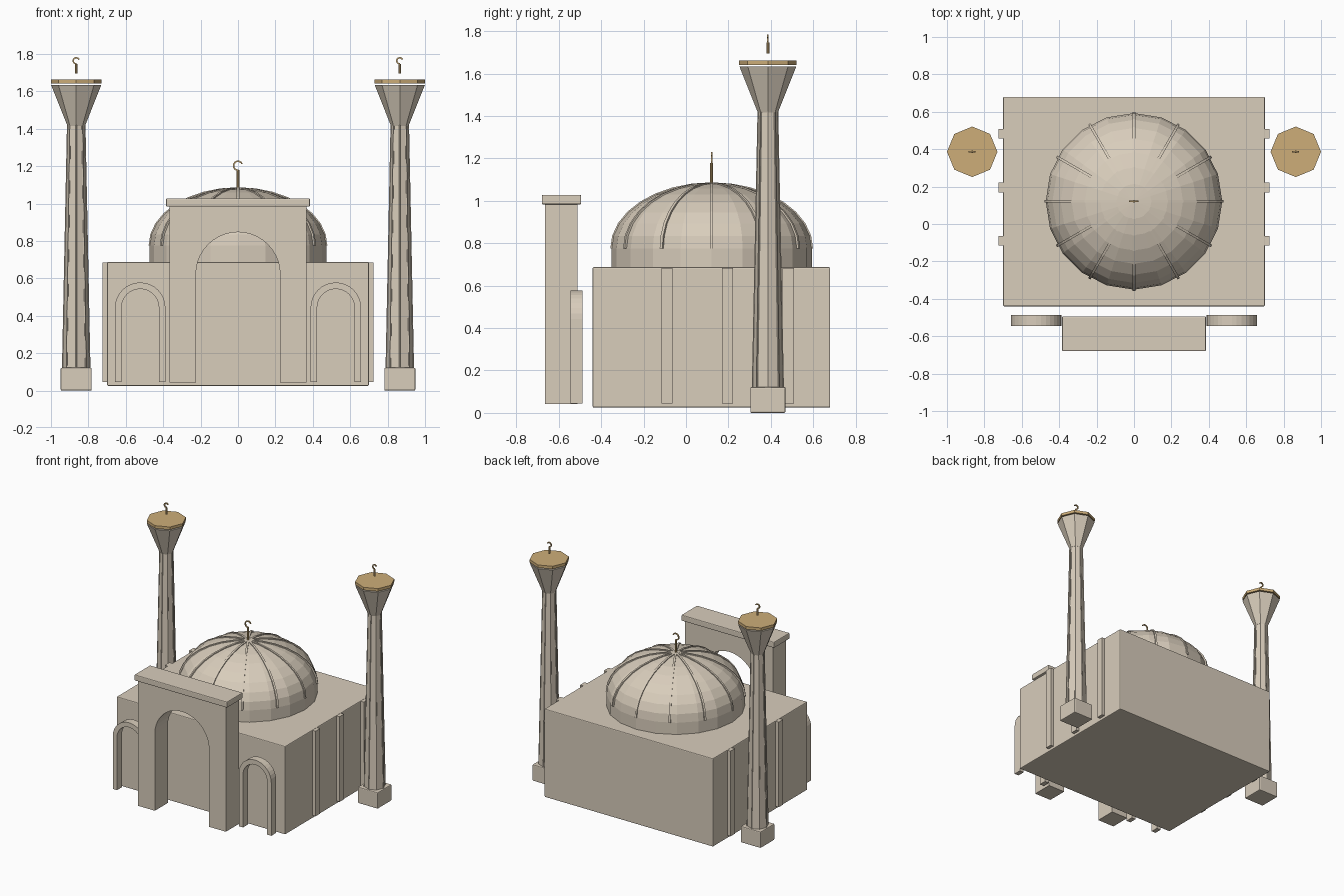
import bpy, bmesh, math
from mathutils import Matrix

if "Cube" in bpy.data.objects:
    bpy.data.objects.remove(bpy.data.objects["Cube"])


def material(name, rgb):
    m = bpy.data.materials.new(name)
    m.diffuse_color = (*rgb, 1)
    m.use_nodes = True
    m.node_tree.nodes["Principled BSDF"].inputs["Base Color"].default_value = m.diffuse_color
    return m


STONE = material("warm_stone", (0.69, 0.61, 0.50))
GOLD = material("gold", (0.61, 0.42, 0.19))


def finish(name, bm, mat):
    bmesh.ops.recalc_face_normals(bm, faces=bm.faces)
    me = bpy.data.meshes.new(name)
    bm.to_mesh(me)
    bm.free()
    me.materials.append(mat)
    ob = bpy.data.objects.new(name, me)
    bpy.context.collection.objects.link(ob)
    return ob


def box(name, x0, x1, y0, y1, z0, z1, bevel=0.0, mat=STONE):
    bm = bmesh.new()
    mx = Matrix.Translation(((x0 + x1) / 2, (y0 + y1) / 2, (z0 + z1) / 2))
    mx = mx @ Matrix.Diagonal((x1 - x0, y1 - y0, z1 - z0, 1))
    bmesh.ops.create_cube(bm, size=1, matrix=mx)
    ob = finish(name, bm, mat)
    if bevel:
        b = ob.modifiers.new("bevel", 'BEVEL')
        b.width, b.segments = bevel, 2
    return ob


def prism(name, pts, y0, y1, mat=STONE):
    """Outline in the xz plane, extruded along y."""
    bm = bmesh.new()
    f = bm.faces.new([bm.verts.new((x, y0, z)) for x, z in pts])
    r = bmesh.ops.extrude_face_region(bm, geom=[f])
    vs = [v for v in r["geom"] if isinstance(v, bmesh.types.BMVert)]
    bmesh.ops.translate(bm, vec=(0, y1 - y0, 0), verts=vs)
    return finish(name, bm, mat)


def lathe(name, cx, cy, profile, sides, mat=STONE):
    """Closed stack of rings; profile is (radius, z) from bottom to top."""
    bm = bmesh.new()
    rings = []
    for r, z in profile:
        rings.append([bm.verts.new((cx + r * math.cos(2 * math.pi * i / sides),
                                    cy + r * math.sin(2 * math.pi * i / sides), z))
                      for i in range(sides)])
    for a, b in zip(rings, rings[1:]):
        for i in range(sides):
            j = (i + 1) % sides
            bm.faces.new((a[i], a[j], b[j], b[i]))
    bm.faces.new(rings[0])
    bm.faces.new(rings[-1])
    return finish(name, bm, mat)


def arc(cx, cz, r, a0, a1, n):
    return [(cx + r * math.cos(math.radians(a0 + (a1 - a0) * i / n)),
             cz + r * math.sin(math.radians(a0 + (a1 - a0) * i / n))) for i in range(n + 1)]


def finial(name, x, y, z0, z1, cz, r):
    lathe(name + "_rod", x, y, [(0.007, z0), (0.007, z1)], 8, GOLD)
    pts = arc(x, cz, r, 25, 275, 14) + arc(x, cz, r - 0.008, 275, 25, 14)
    prism(name + "_crescent", pts, y - 0.004, y + 0.004, GOLD)


# Prayer hall with side pilasters
box("hall", -0.70, 0.70, -0.44, 0.68, 0.025, 0.687, 0.006)
for s in (-1, 1):
    for y in (-0.089, 0.195, 0.482):
        xs = sorted((s * 0.69, s * 0.725))
        box("side_pilaster", *xs, y - 0.026, y + 0.026, 0.045, 0.684)

# Entrance portal with open arch and cap
arch = arc(0, 0.622, 0.225, 180, 0, 20)
prism("portal", [(-0.365, 0.043), (-0.225, 0.043)] + arch +
      [(0.225, 0.043), (0.365, 0.043), (0.365, 0.99), (-0.365, 0.99)], -0.665, -0.511)
box("portal_cap", -0.385, 0.385, -0.68, -0.494, 0.983, 1.028, 0.006)

# Side arch frames
for s in (-1, 1):
    c = s * 0.523
    pts = [(c - 0.135, 0.045)] + arc(c, 0.443, 0.135, 180, 0, 16) + [(c + 0.135, 0.045)]
    pts += [(c + 0.10, 0.045)] + arc(c, 0.443, 0.10, 0, 180, 16) + [(c - 0.10, 0.045)]
    prism("side_arch", pts, -0.545, -0.487)

# Dome with twelve ribs
DY, DR, DZ, DH = 0.121, 0.472, 0.775, 0.306


def dome_points(off, n=8):
    return [((DR + off) * math.cos(a), DZ + (DH + off) * math.sin(a))
            for a in (math.pi / 2 * i / n for i in range(n + 1))]


lathe("dome", 0, DY, [(DR, 0.67)] + dome_points(0)[:-1] + [(0.002, DZ + DH)], 20)
for i in range(12):
    rib = prism("dome_rib", dome_points(0.006) + dome_points(-0.018)[::-1], -0.007, 0.007)
    rib.location.y = DY
    rib.rotation_euler.z = math.radians(30 * i)
finial("dome_finial", 0, DY, 1.04, 1.178, 1.202, 0.028)

# Pair of minarets
MY = 0.386
for s in (-1, 1):
    x = s * 0.865
    box("minaret_base", x - 0.083, x + 0.083, MY - 0.083, MY + 0.083, 0.0, 0.122, 0.006)
    lathe("minaret_shaft", x, MY, [(0.073, 0.11), (0.046, 1.425)], 8)
    for k in range(8):
        # thin corner strips following the taper
        a = math.radians(45 * k)
        strip = lathe("minaret_corner_strip", 0, 0, [(0.004, 0.12), (0.004, 1.42)], 6)
        for v in strip.data.vertices:
            r = 0.0725 - 0.027 * (v.co.z - 0.11) / 1.315
            v.co.x += x + r * math.cos(a)
            v.co.y += MY + r * math.sin(a)
    lathe("minaret_capital", x, MY, [(0.047, 1.415), (0.134, 1.633)], 8)
    lathe("balcony_plate", x, MY, [(0.135, 1.641), (0.135, 1.662)], 8, GOLD)
    finial("minaret_finial", x, MY, 1.695, 1.745, 1.763, 0.02)
